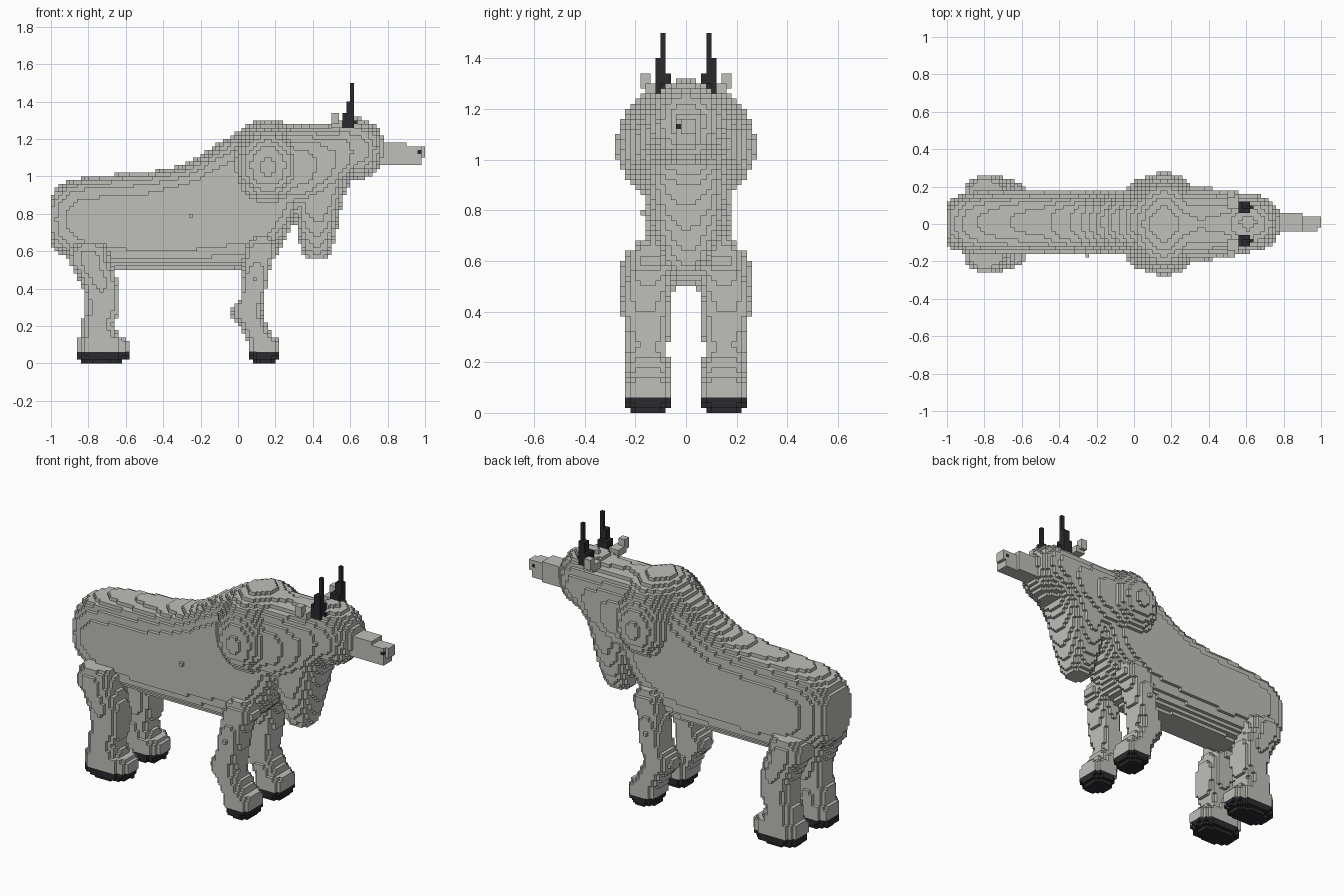
import bpy
import math

if "Cube" in bpy.data.objects:
    bpy.data.objects.remove(bpy.data.objects["Cube"], do_unlink=True)

V = 0.02            # voxel edge length
claimed = {}        # cell -> part name, so parts never overlap
parts = {}          # part name -> material


def material(name, rgb):
    m = bpy.data.materials.new(name)
    m.use_nodes = True
    m.diffuse_color = (*rgb, 1)
    m.node_tree.nodes["Principled BSDF"].inputs["Base Color"].default_value = (*rgb, 1)
    return m


GREY = material("warm grey hide", (0.52, 0.52, 0.49))
DARK = material("charcoal horn", (0.024, 0.024, 0.028))


def fill(name, mat, lo, hi, inside):
    """Claim every free cell in the box whose centre is inside the shape."""
    parts[name] = mat
    span = [range(math.floor(a / V) - 1, math.ceil(b / V) + 1) for a, b in zip(lo, hi)]
    for i in span[0]:
        for j in span[1]:
            for k in span[2]:
                if (i, j, k) not in claimed and inside((i + .5) * V, (j + .5) * V, (k + .5) * V):
                    claimed[i, j, k] = name


def ellipsoid(name, mat, c, r):
    fill(name, mat, [a - b for a, b in zip(c, r)], [a + b for a, b in zip(c, r)],
         lambda *p: sum(((q - a) / b) ** 2 for q, a, b in zip(p, c, r)) <= 1)


def loft(name, mat, axis, rings, power=2.5):
    """Rings are (position, min u, max u, min v, max v); u and v are the other two axes."""
    iu, iv = [a for a in range(3) if a != axis]

    def inside(*p):
        t = p[axis]
        for a, b in zip(rings, rings[1:]):
            if a[0] <= t < b[0]:
                f = (t - a[0]) / (b[0] - a[0])
                u0, u1, v0, v1 = [m + (n - m) * f for m, n in zip(a[1:], b[1:])]
                du = abs(2 * p[iu] - u0 - u1) / max(u1 - u0, 1e-6)
                dv = abs(2 * p[iv] - v0 - v1) / max(v1 - v0, 1e-6)
                return du ** power + dv ** power <= 1
        return False

    lo, hi = [0] * 3, [0] * 3
    lo[axis], hi[axis] = rings[0][0], rings[-1][0]
    for ax, n in ((iu, 1), (iv, 3)):
        lo[ax], hi[ax] = min(r[n] for r in rings), max(r[n + 1] for r in rings)
    fill(name, mat, lo, hi, inside)


def box(name, mat, lo, hi):
    fill(name, mat, lo, hi, lambda *p: all(a < q < b for q, a, b in zip(p, lo, hi)))


def side_rings(rings, s):
    """Rings along z as (z, min x, max x, inner y, outer y), placed on side s."""
    return [(z, a, b, min(s * c, s * d), max(s * c, s * d)) for z, a, b, c, d in rings]


# Leg outlines
front_hoof = [(0, .09, .2, .09, .2), (.03, .07, .22, .06, .24), (.07, .06, .23, .05, .245)]
front_leg = [(.07, .05, .23, .05, .245), (.12, .05, .23, .05, .245), (.15, .03, .19, .065, .24),
             (.21, .0, .16, .07, .24), (.26, -.04, .13, .07, .24), (.3, -.03, .14, .07, .24),
             (.35, .01, .14, .07, .25), (.45, .02, .16, .07, .25), (.54, .03, .18, .06, .23),
             (.6, .03, .22, .05, .23), (.65, .05, .2, .07, .21), (.69, .09, .17, .1, .18)]
hind_hoof = [(0, -.82, -.63, .09, .2), (.03, -.86, -.59, .06, .24), (.07, -.87, -.58, .05, .245)]
hind_leg = [(.07, -.87, -.58, .05, .245), (.12, -.87, -.58, .05, .245), (.15, -.84, -.64, .065, .24),
            (.22, -.84, -.66, .07, .24), (.28, -.82, -.63, .07, .24), (.38, -.82, -.63, .06, .25),
            (.47, -.86, -.65, .05, .255), (.54, -.91, -.68, .04, .255), (.6, -.9, -.69, .04, .255),
            (.65, -.88, -.71, .07, .22)]

# Paired parts
for side, s in (("left", 1), ("right", -1)):
    box(f"{side}_nostril", DARK, (.96, min(.01 * s, .04 * s), 1.12), (.98, max(.01 * s, .04 * s), 1.14))
    loft(f"{side}_front_hoof", DARK, 2, side_rings(front_hoof, s))
    loft(f"{side}_hind_hoof", DARK, 2, side_rings(hind_hoof, s))
    loft(f"{side}_front_leg", GREY, 2, side_rings(front_leg, s))
    loft(f"{side}_hind_leg", GREY, 2, side_rings(hind_leg, s))
    # Horn: thick base, thin upright tip that hooks outward
    loft(f"{side}_horn", DARK, 2, side_rings(
        [(1.26, .56, .63, .05, .12), (1.32, .56, .63, .06, .13), (1.35, .575, .625, .07, .13),
         (1.41, .58, .62, .08, .12)], s), 4)
    box(f"{side}_horn", DARK, (.6, min(.08 * s, .1 * s), 1.38), (.62, max(.08 * s, .1 * s), 1.5))
    box(f"{side}_horn", DARK, (.6, min(.08 * s, .12 * s), 1.47), (.62, max(.08 * s, .12 * s), 1.49))
    # Ear: stalk with an upturned tip
    box(f"{side}_ear", GREY, (.5, min(.08 * s, .16 * s), 1.25), (.56, max(.08 * s, .16 * s), 1.3))
    box(f"{side}_ear", GREY, (.5, min(.14 * s, .18 * s), 1.28), (.54, max(.14 * s, .18 * s), 1.34))

# Torso, rump to chest
loft("torso", GREY, 0, [
    (-1.0, -.11, .12, .64, .89), (-.97, -.13, .14, .6, .94), (-.92, -.15, .16, .57, .97),
    (-.84, -.16, .175, .54, .99), (-.66, -.165, .185, .5, 1.01), (-.5, -.165, .185, .495, 1.02),
    (-.3, -.17, .185, .495, 1.06), (-.2, -.17, .185, .495, 1.11), (-.1, -.17, .185, .495, 1.18),
    (.0, -.17, .185, .495, 1.24), (.08, -.17, .18, .51, 1.27), (.16, -.17, .18, .55, 1.28),
    (.24, -.16, .17, .64, 1.27), (.3, -.15, .16, .76, 1.26), (.35, -.14, .15, .82, 1.25)], 2.7)

# Shoulder hump
ellipsoid("shoulder_hump", GREY, (.16, 0, 1.055), (.22, .275, .25))

# Neck, head and muzzle
loft("neck", GREY, 0, [(.2, -.2, .2, .8, 1.28), (.36, -.2, .2, .82, 1.27),
                       (.5, -.175, .18, .88, 1.275), (.58, -.16, .165, .95, 1.29),
                       (.64, -.14, .14, 1.0, 1.28)], 2.4)
ellipsoid("head", GREY, (.61, .005, 1.145), (.18, .155, .17))
box("muzzle", GREY, (.7, -.04, 1.06), (.9, .06, 1.18))
box("muzzle", GREY, (.9, -.04, 1.06), (.98, .04, 1.17))
box("muzzle", GREY, (.98, -.02, 1.1), (1.0, .04, 1.16))

# Hanging dewlap under the throat
loft("dewlap", GREY, 2, [
    (.56, .36, .48, -.05, .06), (.6, .34, .5, -.08, .09), (.68, .32, .52, -.11, .12),
    (.8, .3, .545, -.14, .15), (.9, .3, .57, -.15, .16), (1.0, .3, .62, -.15, .16)], 2.3)

# Turn each part's exposed cell sides into quads
SIDES = [((1, 0, 0), ((1, 0, 0), (1, 1, 0), (1, 1, 1), (1, 0, 1))),
         ((-1, 0, 0), ((0, 0, 0), (0, 0, 1), (0, 1, 1), (0, 1, 0))),
         ((0, 1, 0), ((0, 1, 0), (0, 1, 1), (1, 1, 1), (1, 1, 0))),
         ((0, -1, 0), ((0, 0, 0), (1, 0, 0), (1, 0, 1), (0, 0, 1))),
         ((0, 0, 1), ((0, 0, 1), (1, 0, 1), (1, 1, 1), (0, 1, 1))),
         ((0, 0, -1), ((0, 0, 0), (0, 1, 0), (1, 1, 0), (1, 0, 0)))]
cells = {name: [] for name in parts}
for cell, name in claimed.items():
    cells[name].append(cell)
for name, mat in parts.items():
    index, faces = {}, []
    for c in cells[name]:
        for d, corners in SIDES:
            if (c[0] + d[0], c[1] + d[1], c[2] + d[2]) not in claimed:
                faces.append([index.setdefault((c[0] + x, c[1] + y, c[2] + z), len(index))
                              for x, y, z in corners])
    if not faces:
        continue
    mesh = bpy.data.meshes.new(name)
    mesh.from_pydata([(x * V, y * V, z * V) for x, y, z in index], [], faces)
    mesh.materials.append(mat)
    bpy.context.collection.objects.link(bpy.data.objects.new(name, mesh))
